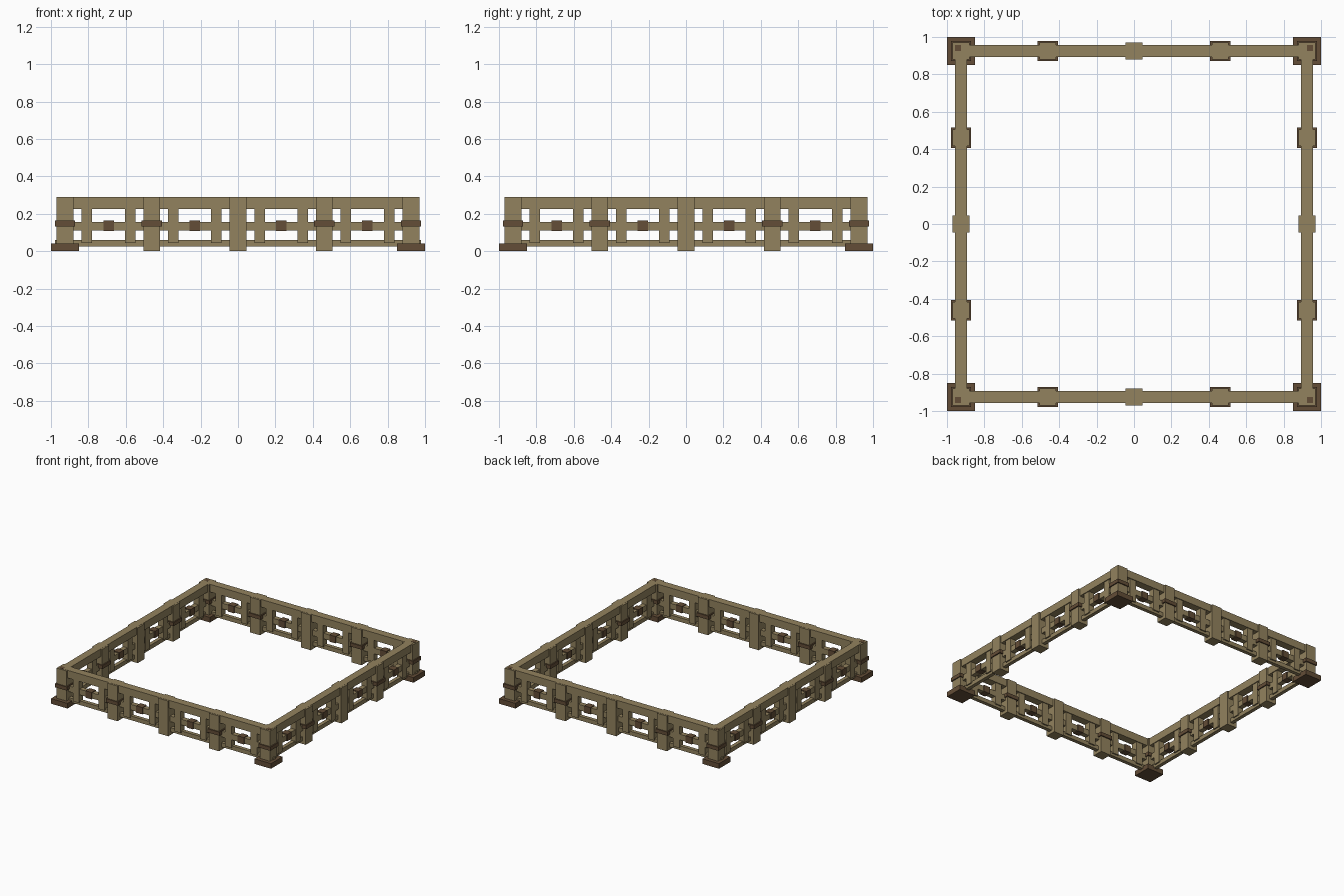
import bpy
import math
from mathutils import Matrix, Vector

if "Cube" in bpy.data.objects:
    bpy.data.objects.remove(bpy.data.objects["Cube"])


def material(name, rgb):
    m = bpy.data.materials.new(name)
    m.diffuse_color = (*rgb, 1)
    m.use_nodes = True
    m.node_tree.nodes["Principled BSDF"].inputs["Base Color"].default_value = m.diffuse_color
    return m


wood = material("weathered wood", (0.29, 0.225, 0.112))
dark = material("dark brown wood", (0.125, 0.075, 0.038))

SIDE = 0.925   # distance of each fence line from the centre


def box(name, center, size, mat, turn=0):
    """Box in the front side's frame, turned about z onto its own side."""
    x, y, z = (s / 2 for s in size)
    verts = [(a, b, c) for a in (-x, x) for b in (-y, y) for c in (-z, z)]
    faces = [(0, 1, 3, 2), (4, 6, 7, 5), (0, 4, 5, 1),
             (2, 3, 7, 6), (0, 2, 6, 4), (1, 5, 7, 3)]
    spin = Matrix.Rotation(turn, 4, 'Z')
    mesh = bpy.data.meshes.new(name)
    mesh.from_pydata([spin @ (Vector(v) + Vector(center)) for v in verts], [], faces)
    mesh.materials.append(mat)
    obj = bpy.data.objects.new(name, mesh)
    bpy.context.collection.objects.link(obj)
    return obj


for i in range(4):
    t = i * math.pi / 2
    y = -SIDE

    # Horizontal rails
    box("top_rail", (0, y, 0.2585), (1.85, 0.064, 0.063), wood, t)
    box("middle_rail", (0, y, 0.134), (1.80, 0.04, 0.046), wood, t)
    low_length = 1.955 if i % 2 == 0 else 1.80
    box("lower_rail", (0, y, 0.042), (low_length, 0.03, 0.034), wood, t)

    # Intermediate posts, the outer two wrapped by a band
    for x in (-0.461, 0, 0.461):
        box("post", (x, y, 0.1445), (0.09, 0.09, 0.289), wood, t)
        if x:
            box("post_band", (x, y, 0.148), (0.11, 0.108, 0.03), dark, t)

    # Balusters and the collars between them
    for s in (-1, 1):
        for x in (0.116, 0.346, 0.576, 0.808):
            box("baluster", (s * x, y, 0.138), (0.057, 0.05, 0.186), wood, t)
        for x in (0.23, 0.692):
            box("rail_collar", (s * x, y, 0.135), (0.056, 0.056, 0.056), dark, t)

    # Corner post with foot, band and small top plate
    box("corner_foot", (y, y, 0.021), (0.15, 0.15, 0.042), dark, t)
    box("corner_post", (y, y, 0.1645), (0.09, 0.09, 0.249), wood, t)
    box("corner_band", (y, y, 0.148), (0.108, 0.108, 0.03), dark, t)
    box("corner_top_plate", (y - 0.016, y - 0.016, 0.2895), (0.034, 0.034, 0.002), dark, t)
